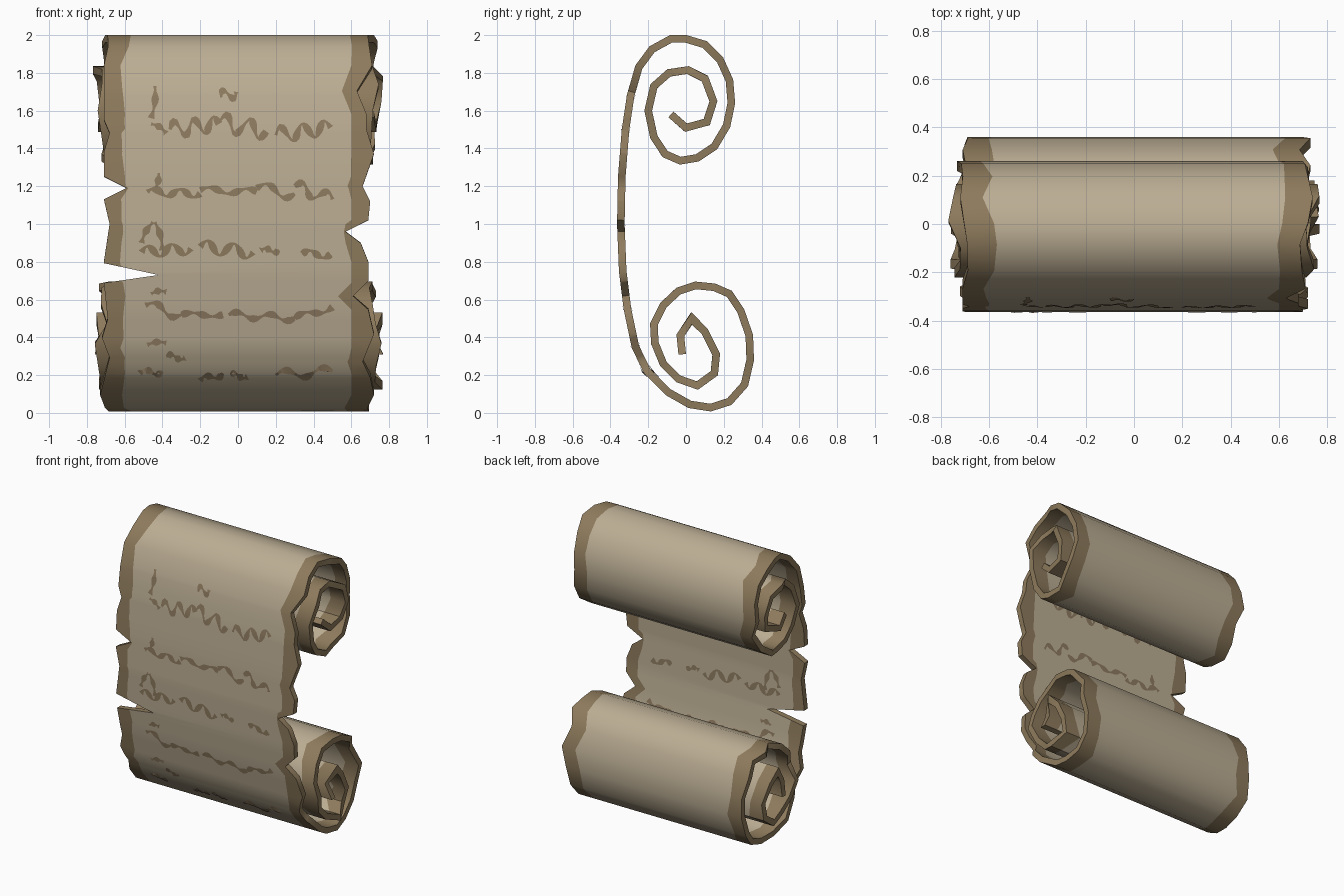
import bpy, bmesh, math, random

if "Cube" in bpy.data.objects:
    bpy.data.objects.remove(bpy.data.objects["Cube"])
random.seed(7)


def material(name, rgb):
    m = bpy.data.materials.new(name)
    m.diffuse_color = (*rgb, 1)
    m.use_nodes = True
    m.node_tree.nodes["Principled BSDF"].inputs["Base Color"].default_value = m.diffuse_color
    return m


PARCHMENT = material("parchment", (0.50, 0.42, 0.295))
AGED = material("aged edge brown", (0.27, 0.197, 0.108))
INK = material("faded ink brown", (0.27, 0.197, 0.115))
T = 0.04  # sheet thickness


def lerp(table, z):
    """Interpolate (z, value) pairs listed from high z to low z."""
    for (z0, v0), (z1, v1) in zip(table, table[1:]):
        if z >= z1:
            return v0 + (v1 - v0) * (z0 - z) / (z0 - z1)
    return table[-1][1]


def make_object(name, bm, mats):
    me = bpy.data.meshes.new(name)
    bm.to_mesh(me)
    bm.free()
    for m in mats:
        me.materials.append(m)
    ob = bpy.data.objects.new(name, me)
    bpy.context.collection.objects.link(ob)
    return ob


# Side profile (y, z) of the two curls, and (z, y) of the front sheet
top_curl = [(-.08, 1.58), (0, 1.51), (.11, 1.54), (.145, 1.65), (.10, 1.77), (.01, 1.815),
            (-.09, 1.80), (-.17, 1.73), (-.20, 1.60), (-.17, 1.46), (-.11, 1.37),
            (-.03, 1.335), (.06, 1.35), (.15, 1.41), (.215, 1.52), (.24, 1.64),
            (.23, 1.76), (.18, 1.87), (.10, 1.95), (0, 1.98), (-.08, 1.98), (-.18, 1.925)]
front = [(1.83, -.25), (1.68, -.293), (1.5, -.32), (1.25, -.34), (1.0, -.345), (.75, -.335),
         (.55, -.31), (.35, -.268), (.22, -.205), (.11, -.095)]
bottom_curl = [(.02, .045), (.13, .028), (.23, .06), (.31, .15), (.34, .28), (.335, .41),
               (.29, .54), (.23, .63), (.15, .665), (.05, .675), (-.04, .645), (-.12, .57),
               (-.17, .47), (-.165, .37), (-.12, .26), (-.04, .18), (.06, .145), (.15, .21),
               (.16, .31), (.10, .43), (.03, .50), (-.03, .41), (-.02, .31)]

# Ragged outlines of the front sheet (z, x)
left_edge = [(1.83, -.71), (1.55, -.71), (1.48, -.68), (1.38, -.71), (1.25, -.71), (1.19, -.59),
             (1.13, -.71), (1.0, -.68), (.8, -.71), (.69, -.71), (.5, -.69), (.4, -.72),
             (.3, -.68), (.11, -.73)]
right_edge = [(1.83, .71), (1.7, .63), (1.58, .68), (1.5, .68), (1.37, .72), (1.2, .66),
              (1.12, .70), (1.02, .69), (.96, .57), (.9, .65), (.8, .69), (.7, .69),
              (.62, .61), (.55, .69), (.42, .72), (.28, .66), (.2, .70), (.11, .72)]


# Scroll sheet: rows along the profile, each with edge / band / band / edge points
def curl_row(y, z, inner):
    w = 0.735 if inner else 0.705
    e = [w + random.uniform(-.025, .035) for _ in range(2)]
    b = [v - .10 + random.uniform(-.025, .015) for v in e]
    return (y, z, -e[0], -b[0], b[1], e[1])


rows = [curl_row(y, z, i < 9) for i, (y, z) in enumerate(top_curl)]
for z in sorted({p[0] for t in (front, left_edge, right_edge) for p in t}, reverse=True):
    l, r = lerp(left_edge, z), lerp(right_edge, z)
    bl = max(-.61 + random.uniform(-.015, .015), l + .01)
    br = min(.60, r - .08) if r > .6 else r - .01
    rows.append((lerp(front, z), z, l, bl, br, r))
rows += [curl_row(y, z, i > 12) for i, (y, z) in enumerate(bottom_curl)]

bm = bmesh.new()
grid = [[bm.verts.new((x, r[0], r[1])) for x in r[2:]] for r in rows]
for a, b in zip(grid, grid[1:]):
    for c in range(3):
        f = bm.faces.new((a[c], b[c], b[c + 1], a[c + 1]))
        f.material_index = 0 if c == 1 else 1
sheet = make_object("scroll_sheet", bm, [PARCHMENT, AGED])
sol = sheet.modifiers.new("thickness", 'SOLIDIFY')
sol.thickness, sol.offset, sol.use_even_offset = T, 0, True
sol.material_offset_rim = 1

# Wedge that cuts the long tear in the left edge
bm = bmesh.new()
tri = [(-.42, .73), (-.80, .812), (-.80, .675)]
va = [bm.verts.new((x, -.5, z)) for x, z in tri]
vb = [bm.verts.new((x, -.22, z)) for x, z in tri]
bm.faces.new(va)
bm.faces.new(vb[::-1])
for i in range(3):
    j = (i + 1) % 3
    bm.faces.new((va[j], va[i], vb[i], vb[j]))
bmesh.ops.recalc_face_normals(bm, faces=bm.faces)
for f in bm.faces:
    f.material_index = 1
cutter = make_object("tear_cutter", bm, [PARCHMENT, AGED])
cutter.hide_render = True
cut = sheet.modifiers.new("tear", 'BOOLEAN')
cut.operation, cut.object, cut.solver = 'DIFFERENCE', cutter, 'EXACT'

bpy.context.view_layer.objects.active = sheet
sheet.select_set(True)
for m in ("thickness", "tear"):
    bpy.ops.object.modifier_apply(modifier=m)
bpy.data.objects.remove(cutter)
bpy.ops.object.shade_smooth_by_angle(angle=math.radians(48))


# Faded ink squiggles: thin wavy ribbons on both faces of the sheet
def on_sheet(x, z, side):
    s = (lerp(front, z + .004) - lerp(front, z - .004)) / .008
    return (x, lerp(front, z) + side * (T / 2 + .003) * math.hypot(1, s), z)


def ink_line(name, strokes):
    bm = bmesh.new()
    for x0, z0, x1, z1, amp, waves in strokes:
        n = 6 + int(waves * 10)
        pts = []
        for i in range(n + 1):
            t = i / n
            dx, dz = x1 - x0, z1 - z0
            k = amp * math.sin(2 * math.pi * waves * t) / math.hypot(dx, dz)
            pts.append((x0 + dx * t - dz * k, z0 + dz * t + dx * k))
        widths = [.013 + .007 * math.sin(i * .9 + x0 * 20) for i in range(n + 1)]
        for side in (-1, 1):
            prev = None
            for i, (x, z) in enumerate(pts):
                p, q = pts[max(i - 1, 0)], pts[min(i + 1, n)]
                d = math.hypot(q[0] - p[0], q[1] - p[1])
                nx, nz = -(q[1] - p[1]) / d * widths[i], (q[0] - p[0]) / d * widths[i]
                cur = [bm.verts.new(on_sheet(x + s * nx, z + s * nz, side)) for s in (-1, 1)]
                if prev:
                    quad = (prev[0], cur[0], cur[1], prev[1])
                    bm.faces.new(quad if side < 0 else quad[::-1])
                prev = cur
    make_object(name, bm, [INK])


ink_line("ink_row_1", [(-.44, 1.73, -.46, 1.56, .01, .5), (-.46, 1.53, -.38, 1.48, .01, .5),
                       (-.36, 1.50, -.10, 1.53, .04, 2.5), (-.10, 1.54, .15, 1.49, .045, 2),
                       (-.09, 1.67, -.01, 1.70, .03, 1), (.20, 1.47, .49, 1.51, .04, 2.5)])
ink_line("ink_row_2", [(-.42, 1.27, -.45, 1.17, .01, .5), (-.48, 1.17, -.20, 1.16, .02, 2),
                       (-.20, 1.18, .10, 1.17, .015, 1.5), (.10, 1.19, .30, 1.16, .03, 1),
                       (.30, 1.20, .50, 1.13, .03, 1.5)])
ink_line("ink_row_3", [(-.51, .90, -.45, 1.01, .01, .5), (-.44, 1.01, -.40, .86, .01, .5),
                       (-.51, .85, -.25, .87, .03, 2), (-.20, .88, .08, .85, .035, 2),
                       (.12, .86, .22, .86, .01, 1), (.34, .84, .49, .84, .02, 1)])
ink_line("ink_row_4", [(-.46, .63, -.38, .64, .01, .5), (-.49, .57, -.30, .52, .025, 1),
                       (-.30, .52, -.08, .52, .01, 1), (-.05, .52, .30, .50, .015, 2),
                       (.30, .50, .50, .56, .015, 1)])
ink_line("ink_row_5", [(-.52, .21, -.40, .22, .015, 1), (-.48, .36, -.38, .37, .01, .5),
                       (-.38, .30, -.28, .29, .01, 1), (-.20, .17, -.08, .21, .015, 1),
                       (-.04, .20, .05, .19, .01, 1), (.20, .20, .50, .22, .022, 1.5)])
